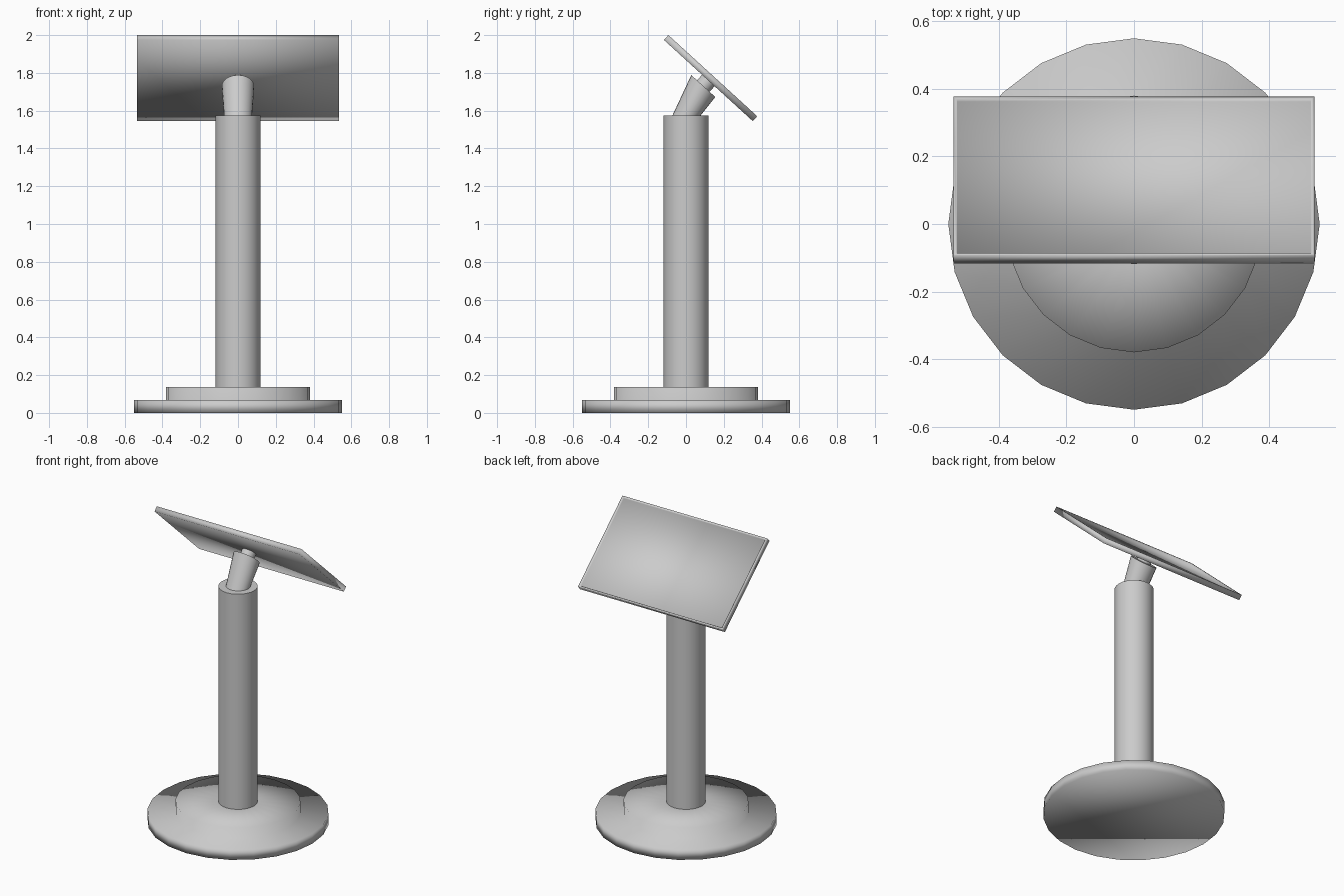
import bpy, bmesh, math
from mathutils import Matrix, Vector

if "Cube" in bpy.data.objects:
    bpy.data.objects.remove(bpy.data.objects["Cube"])

SIDES = 24
TILT = math.radians(-42.4)
ROT = Matrix.Rotation(TILT, 3, 'X')
NORMAL = ROT @ Vector((0, 0, 1))
SCREEN_C = Vector((0, 0.13, 1.7725))


def finish(name, bm, angle=None):
    bmesh.ops.recalc_face_normals(bm, faces=bm.faces)
    me = bpy.data.meshes.new(name)
    bm.to_mesh(me)
    bm.free()
    ob = bpy.data.objects.new(name, me)
    bpy.context.collection.objects.link(ob)
    bpy.ops.object.select_all(action='DESELECT')
    bpy.context.view_layer.objects.active = ob
    ob.select_set(True)
    if angle is None:
        bpy.ops.object.shade_smooth()
    else:
        bpy.ops.object.shade_smooth_by_angle(angle=math.radians(angle))
    return ob


def loft(name, rings, angle=None):
    """Skin circles given as (centre, radius, tilted) and cap both ends."""
    bm = bmesh.new()
    loops = []
    for centre, radius, tilted in rings:
        loop = []
        for i in range(SIDES):
            a = 2 * math.pi * i / SIDES
            p = Vector((radius * math.cos(a), radius * math.sin(a), 0))
            loop.append(bm.verts.new(Vector(centre) + (ROT @ p if tilted else p)))
        loops.append(loop)
    for lo, hi in zip(loops, loops[1:]):
        for i in range(SIDES):
            j = (i + 1) % SIDES
            bm.faces.new((lo[i], lo[j], hi[j], hi[i]))
    bm.faces.new(loops[0])
    bm.faces.new(loops[-1])
    return finish(name, bm, angle)


# Stepped round foot, softly shaded across its steps
profile = [(0.55, 0), (0.55, 0.067), (0.38, 0.067), (0.38, 0.137), (0.115, 0.137)]
loft("base", [((0, 0, z), r, False) for r, z in profile])

# Upright post
loft("column", [((0, 0, 0.13), 0.119, False), ((0, 0, 1.575), 0.119, False)], 40)

# Leaning neck: level at the bottom, parallel to the screen at the top
neck_top = SCREEN_C - NORMAL * 0.057
loft("neck", [((0, 0, 1.57), 0.074, False), (neck_top, 0.086, True)], 40)

# Short round mount between neck and screen
loft("screen_mount", [(neck_top - NORMAL * 0.01, 0.045, True),
                      (SCREEN_C - NORMAL * 0.012, 0.045, True)], 40)

# Tilted screen with a thin raised rim
bm = bmesh.new()
bmesh.ops.create_cube(bm, size=1)
bmesh.ops.scale(bm, vec=(1.07, 0.637, 0.035), verts=bm.verts)
bm.normal_update()
front = max(bm.faces, key=lambda f: f.normal.z)
bmesh.ops.inset_region(bm, faces=[front], thickness=0.014)
bmesh.ops.inset_region(bm, faces=[front], thickness=0.002, depth=-0.009)
bm.transform(Matrix.Translation(SCREEN_C) @ ROT.to_4x4())
finish("screen", bm)
